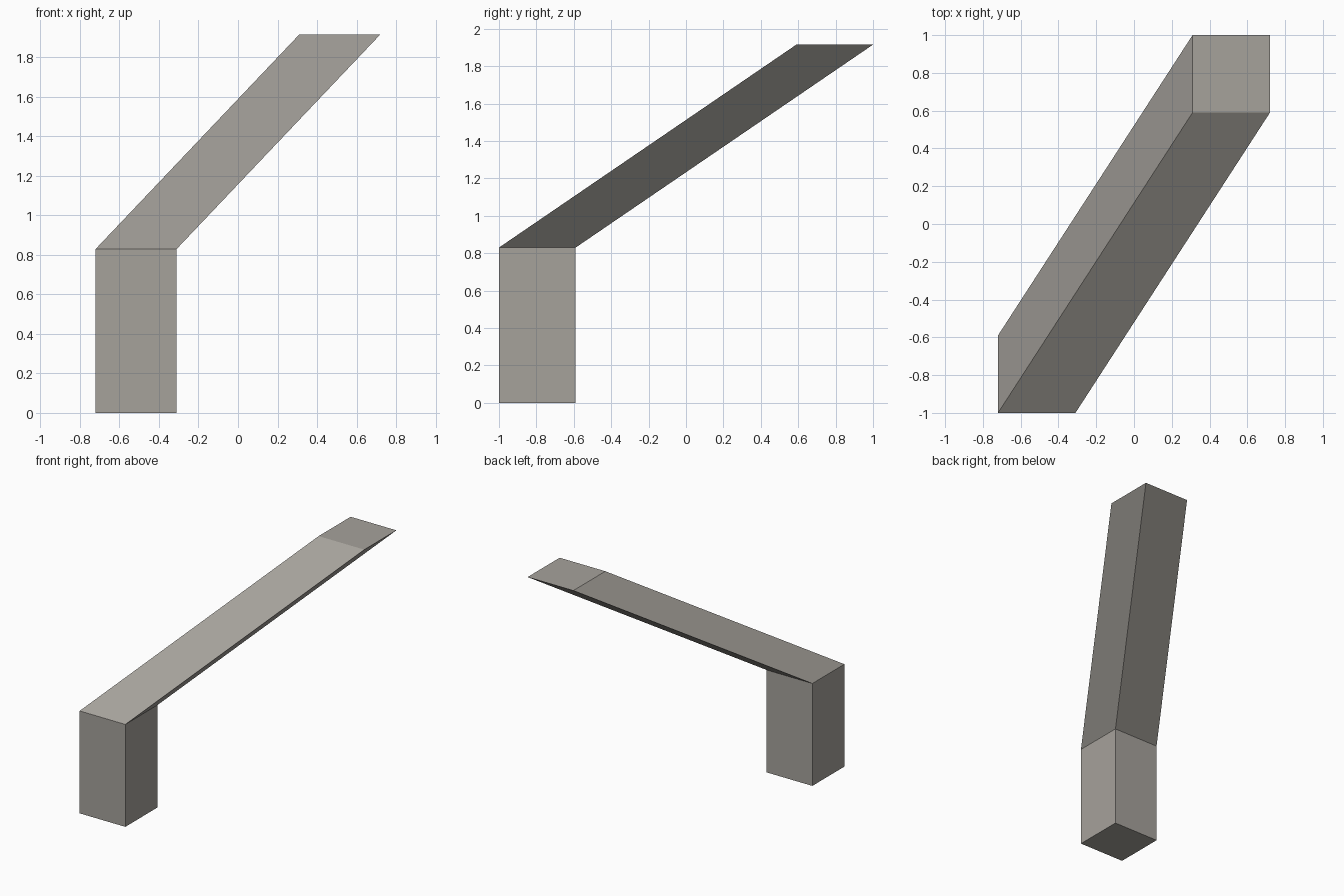
import bpy
import bmesh

if "Cube" in bpy.data.objects:
    bpy.data.objects.remove(bpy.data.objects["Cube"])

# One warm grey for the whole beam
grey = bpy.data.materials.new("warm grey")
grey.diffuse_color = (0.38, 0.36, 0.33, 1)
grey.use_nodes = True
grey.node_tree.nodes["Principled BSDF"].inputs["Base Color"].default_value = grey.diffuse_color

SIDE = 0.41      # square cross-section
# Path of the section's centre: foot, knee, tip
PATH = [(-0.515, -0.795, 0.0), (-0.515, -0.795, 0.83), (0.515, 0.795, 1.915)]

bm = bmesh.new()

# Horizontal square ring at every path point
h = SIDE / 2
rings = [[bm.verts.new((x + sx * h, y + sy * h, z))
          for sx, sy in ((-1, -1), (1, -1), (1, 1), (-1, 1))]
         for x, y, z in PATH]

# Side walls between rings
for low, high in zip(rings, rings[1:]):
    for i in range(4):
        j = (i + 1) % 4
        bm.faces.new((low[i], low[j], high[j], high[i]))

# Bottom and top caps
bm.faces.new(rings[0][::-1])
bm.faces.new(rings[-1])
bmesh.ops.recalc_face_normals(bm, faces=bm.faces)

# Bent beam: upright post continuing into a slanted arm
mesh = bpy.data.meshes.new("bent_beam")
bm.to_mesh(mesh)
bm.free()
mesh.materials.append(grey)
beam = bpy.data.objects.new("bent_beam", mesh)
bpy.context.collection.objects.link(beam)
